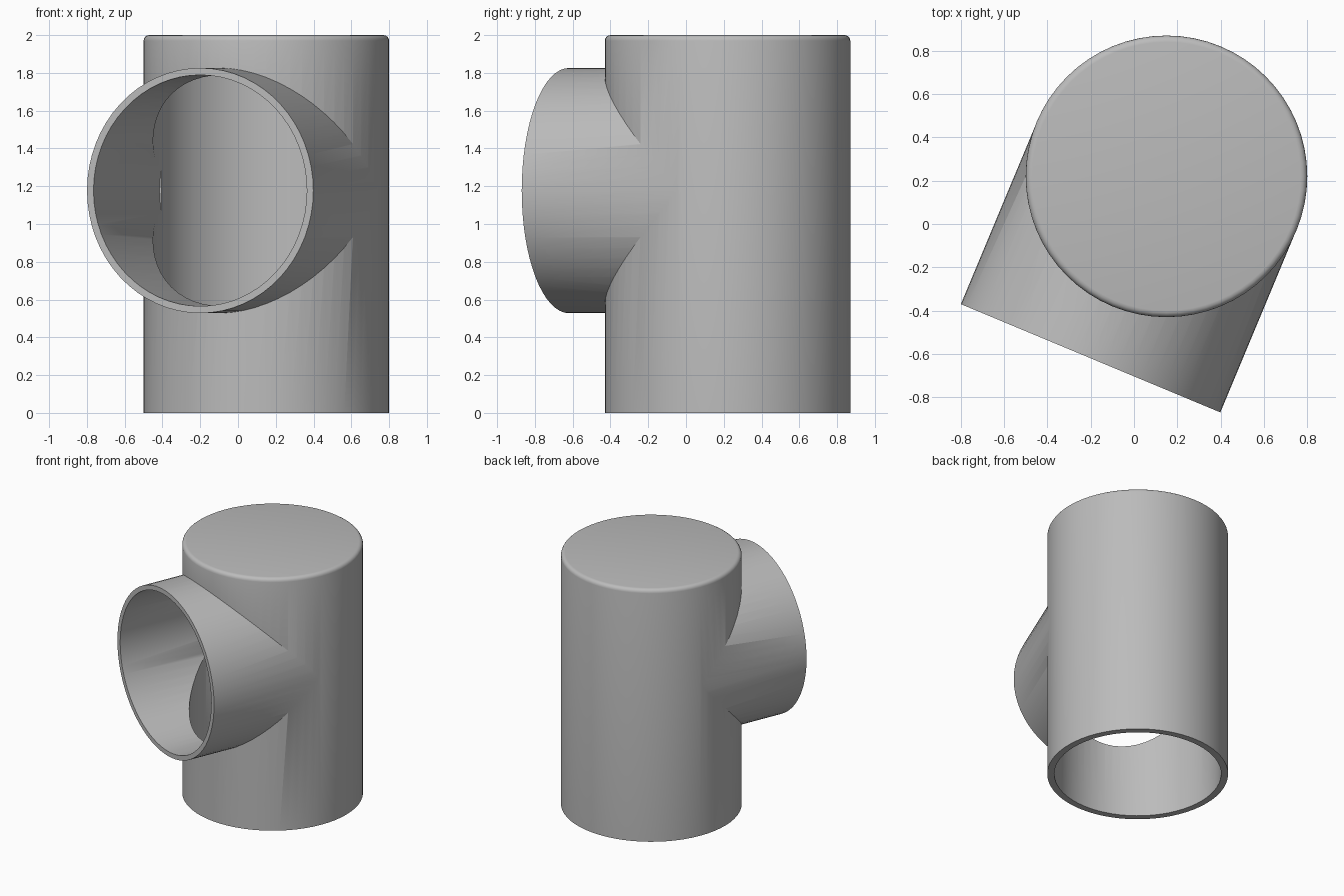
import bpy, bmesh
from mathutils import Vector, Matrix

if "Cube" in bpy.data.objects:
    bpy.data.objects.remove(bpy.data.objects["Cube"], do_unlink=True)

grey = bpy.data.materials.new("plain grey")
grey.use_nodes = True
colour = (0.5, 0.5, 0.5, 1)
grey.diffuse_color = colour
grey.node_tree.nodes["Principled BSDF"].inputs["Base Color"].default_value = colour

SEGMENTS = 64
AXIS = Vector((0.15, 0.22, 0))
BRANCH_START = AXIS + Vector((0, 0, 1.177))
BRANCH_DIR = Vector((-0.385, -0.923, 0)).normalized()
UP = Vector((0, 0, 1))


def cylinder(name, start, direction, length, radius, rim=0):
    """Closed cylinder from start along direction, with an optional rounded far rim."""
    bm = bmesh.new()
    bmesh.ops.create_cone(bm, cap_ends=True, segments=SEGMENTS, radius1=radius,
                          radius2=radius, depth=length,
                          matrix=Matrix.Translation((0, 0, length / 2)))
    if rim:
        edges = [e for e in bm.edges if all(v.co.z > length - 0.001 for v in e.verts)]
        bmesh.ops.bevel(bm, geom=edges, offset=rim, segments=4, profile=0.5,
                        affect='EDGES')
    mesh = bpy.data.meshes.new(name)
    turn = direction.to_track_quat('Z', 'Y').to_matrix().to_4x4()
    bm.transform(Matrix.Translation(start) @ turn)
    bm.to_mesh(mesh)
    bm.free()
    mesh.materials.append(grey)
    obj = bpy.data.objects.new(name, mesh)
    bpy.context.collection.objects.link(obj)
    return obj


def combine(target, other, operation):
    """Apply a boolean to target and drop the helper."""
    bpy.context.view_layer.objects.active = target
    mod = target.modifiers.new(operation.lower(), 'BOOLEAN')
    mod.object, mod.operation, mod.solver = other, operation, 'EXACT'
    bpy.ops.object.modifier_apply(modifier=mod.name)
    bpy.data.objects.remove(other, do_unlink=True)


# Outer shell: capped upright pipe joined by a side branch
pipe = cylinder("tee_pipe", AXIS, UP, 2, 0.65, rim=0.03)
combine(pipe, cylinder("branch", BRANCH_START, BRANCH_DIR, 0.91, 0.649), 'UNION')

# Bores: open at the bottom and at the branch mouth, closed at the top
combine(pipe, cylinder("main_bore", AXIS - UP * 0.1, UP, 2.05, 0.6), 'DIFFERENCE')
combine(pipe, cylinder("branch_bore", BRANCH_START, BRANCH_DIR, 1.1, 0.612), 'DIFFERENCE')

# Smooth walls with crisp rims and joints
bpy.ops.object.select_all(action='DESELECT')
pipe.select_set(True)
bpy.context.view_layer.objects.active = pipe
bpy.ops.object.shade_smooth_by_angle(angle=0.5)
